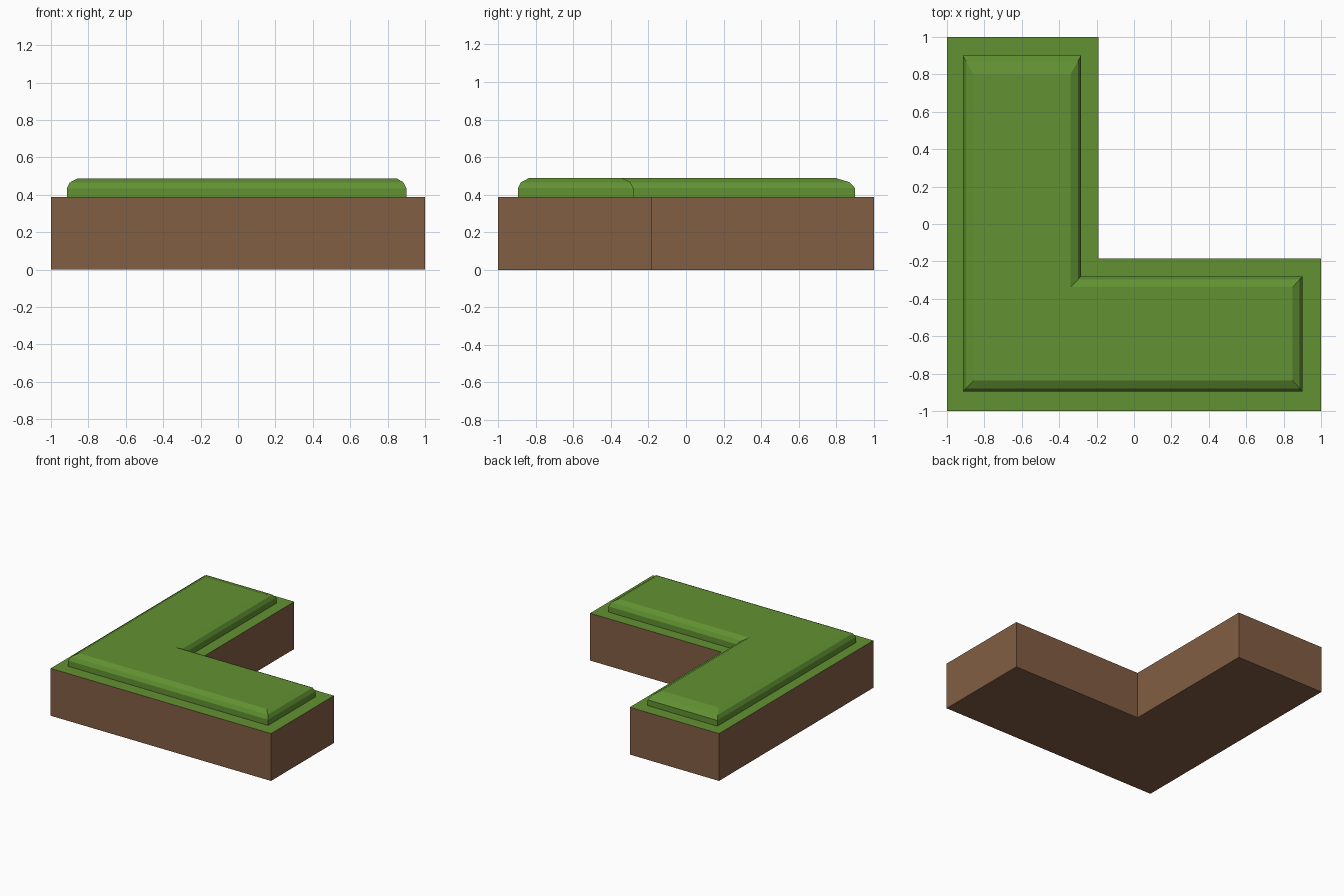
import bpy, bmesh

if "Cube" in bpy.data.objects:
    bpy.data.objects.remove(bpy.data.objects["Cube"])


def material(name, rgb):
    m = bpy.data.materials.new(name)
    m.diffuse_color = (*rgb, 1)
    m.use_nodes = True
    m.node_tree.nodes["Principled BSDF"].inputs["Base Color"].default_value = m.diffuse_color
    return m


soil = material("soil brown", (0.225, 0.112, 0.056))
grass = material("grass green", (0.120, 0.285, 0.032))


def l_shape(x0, x1, y0, y1, inner_x, inner_y):
    """Counter-clockwise L outline with its notch at the back right."""
    return [(x0, y0), (x1, y0), (x1, inner_y), (inner_x, inner_y), (inner_x, y1), (x0, y1)]


def stack(name, layers, mats):
    """Loft matching outlines at rising heights and cap both ends."""
    bm = bmesh.new()
    rings = [[bm.verts.new((x, y, z)) for x, y in outline] for outline, z in layers]
    for low, high in zip(rings, rings[1:]):
        n = len(low)
        for i in range(n):
            j = (i + 1) % n
            bm.faces.new((low[i], low[j], high[j], high[i]))
    bm.faces.new(rings[0][::-1])
    bm.faces.new(rings[-1])
    bm.normal_update()
    # last material goes on upward faces
    for f in bm.faces:
        f.material_index = len(mats) - 1 if f.normal.z > 0.5 else 0
    me = bpy.data.meshes.new(name)
    bm.to_mesh(me)
    bm.free()
    for m in mats:
        me.materials.append(m)
    ob = bpy.data.objects.new(name, me)
    bpy.context.collection.objects.link(ob)
    return ob


# Soil block with a grass-covered top
base = l_shape(-1, 1, -1, 1, -0.19, -0.185)
stack("soil_block", [(base, 0), (base, 0.388)], [soil, grass])

# Raised turf with rounded-over edges
outer = l_shape(-0.915, 0.90, -0.895, 0.90, -0.283, -0.28)
crown = l_shape(-0.858, 0.848, -0.837, 0.80, -0.34, -0.338)


def blend(t):
    return [(a + (c - a) * t, b + (d - b) * t) for (a, b), (c, d) in zip(outer, crown)]


stack("raised_turf", [(outer, 0.387), (outer, 0.435), (blend(0.28), 0.466), (crown, 0.488)], [grass])
